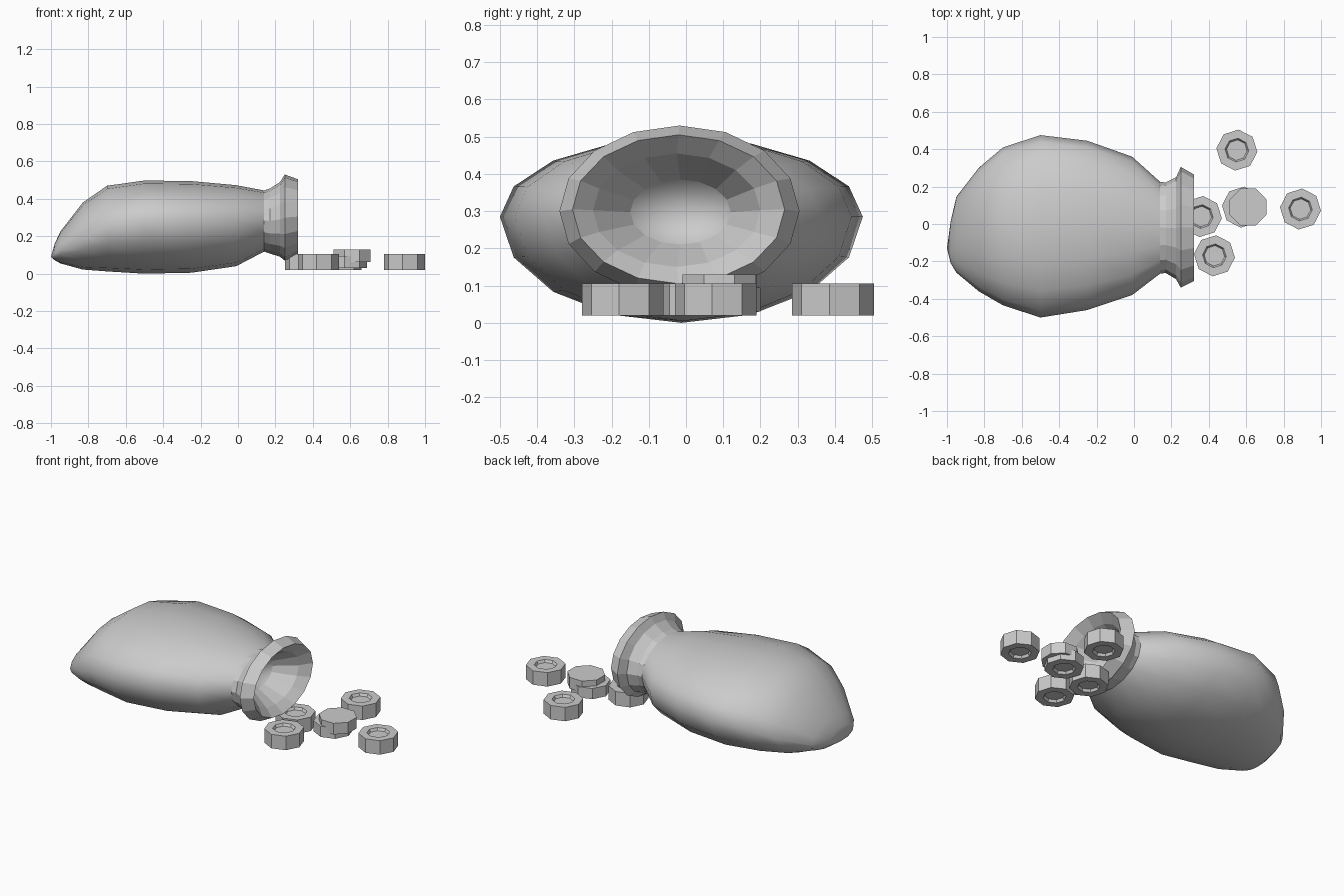
import bpy, bmesh
from math import sin, cos, pi, radians

if "Cube" in bpy.data.objects:
    bpy.data.objects.remove(bpy.data.objects["Cube"])

grey = bpy.data.materials.new("plain_grey")
grey.diffuse_color = (0.6, 0.6, 0.6, 1)
grey.use_nodes = True
grey.node_tree.nodes["Principled BSDF"].inputs["Base Color"].default_value = grey.diffuse_color
SIDES = 16


def finish(bm, name):
    bmesh.ops.recalc_face_normals(bm, faces=bm.faces)
    me = bpy.data.meshes.new(name)
    bm.to_mesh(me)
    bm.free()
    me.materials.append(grey)
    ob = bpy.data.objects.new(name, me)
    bpy.context.collection.objects.link(ob)
    return ob


def ring(bm, x, y0, y1, z0, z1, zm=None):
    """Oval section; zm is the height of its widest point."""
    zm = (z0 + z1) / 2 if zm is None else zm
    yc, ry = (y0 + y1) / 2, (y1 - y0) / 2
    out = []
    for i in range(SIDES):
        a = 2 * pi * i / SIDES
        s = sin(a)
        out.append(bm.verts.new((x, yc + ry * cos(a),
                                 zm + s * ((z1 - zm) if s > 0 else (zm - z0)))))
    return out


def bridge(bm, a, b, smooth):
    for i in range(SIDES):
        j = (i + 1) % SIDES
        bm.faces.new((a[i], a[j], b[j], b[i])).smooth = smooth


def fan(bm, r, co):
    c = bm.verts.new(co)
    for i in range(SIDES):
        bm.faces.new((r[i], r[(i + 1) % SIDES], c)).smooth = True


# Sack lying on its side: smooth body, faceted flared collar, hollow mouth
body = [(-.98, -.21, .015, .072, .16, .105), (-.95, -.26, .145, .055, .225, .13),
        (-.83, -.36, .30, .022, .38, .19), (-.70, -.435, .41, .012, .47, .25),
        (-.50, -.50, .475, .0, .498, .285), (-.25, -.46, .445, .005, .495, .285),
        (-.01, -.38, .36, .04, .473, .285), (.14, -.265, .225, .118, .445, .285)]
collar = [(.17, -.262, .222, .108, .455), (.225, -.295, .25, .09, .49),
          (.25, -.34, .305, .07, .53), (.32, -.305, .265, .105, .505),
          (.27, -.25, .20, .15, .455), (.15, -.15, .12, .21, .385)]
bm = bmesh.new()
rings = [ring(bm, *p) for p in body + collar]
for k in range(len(rings) - 1):
    bridge(bm, rings[k], rings[k + 1], k < len(body) - 1)
fan(bm, rings[0], (-1, -.13, .09))
fan(bm, rings[-1], (.04, -.015, .29))
finish(bm, "sack")


# Eight-sided coins with a shallow recess in their faces
def coin(name, x, y, z0, z1, r=.11, turn=-5, top=True, bottom=True):
    bm = bmesh.new()
    lo, hi = [[bm.verts.new((x + r * cos(radians(turn + 45 * i)),
                             y + r * sin(radians(turn + 45 * i)), z))
               for i in range(8)] for z in (z0, z1)]
    for i in range(8):
        j = (i + 1) % 8
        bm.faces.new((lo[i], lo[j], hi[j], hi[i]))
    caps = [(bm.faces.new(hi), -1, top), (bm.faces.new(lo[::-1]), 1, bottom)]
    bm.normal_update()
    for f, d, recessed in caps:
        if recessed:
            bmesh.ops.inset_region(bm, faces=[f], thickness=r * .42)
            bmesh.ops.inset_region(bm, faces=[f], thickness=r * .08)
            for v in f.verts:
                v.co.z += d * .015
    finish(bm, name)


for i, (x, y) in enumerate([(.36, .04), (.43, -.17), (.55, .395), (.89, .08)]):
    coin(f"coin_{i + 1}", x, y, .02, .105)
coin("stacked_coin_lower", .58, .09, .03, .095)
coin("stacked_coin_upper", .61, .09, .062, .13, r=.107, turn=22, top=False)
